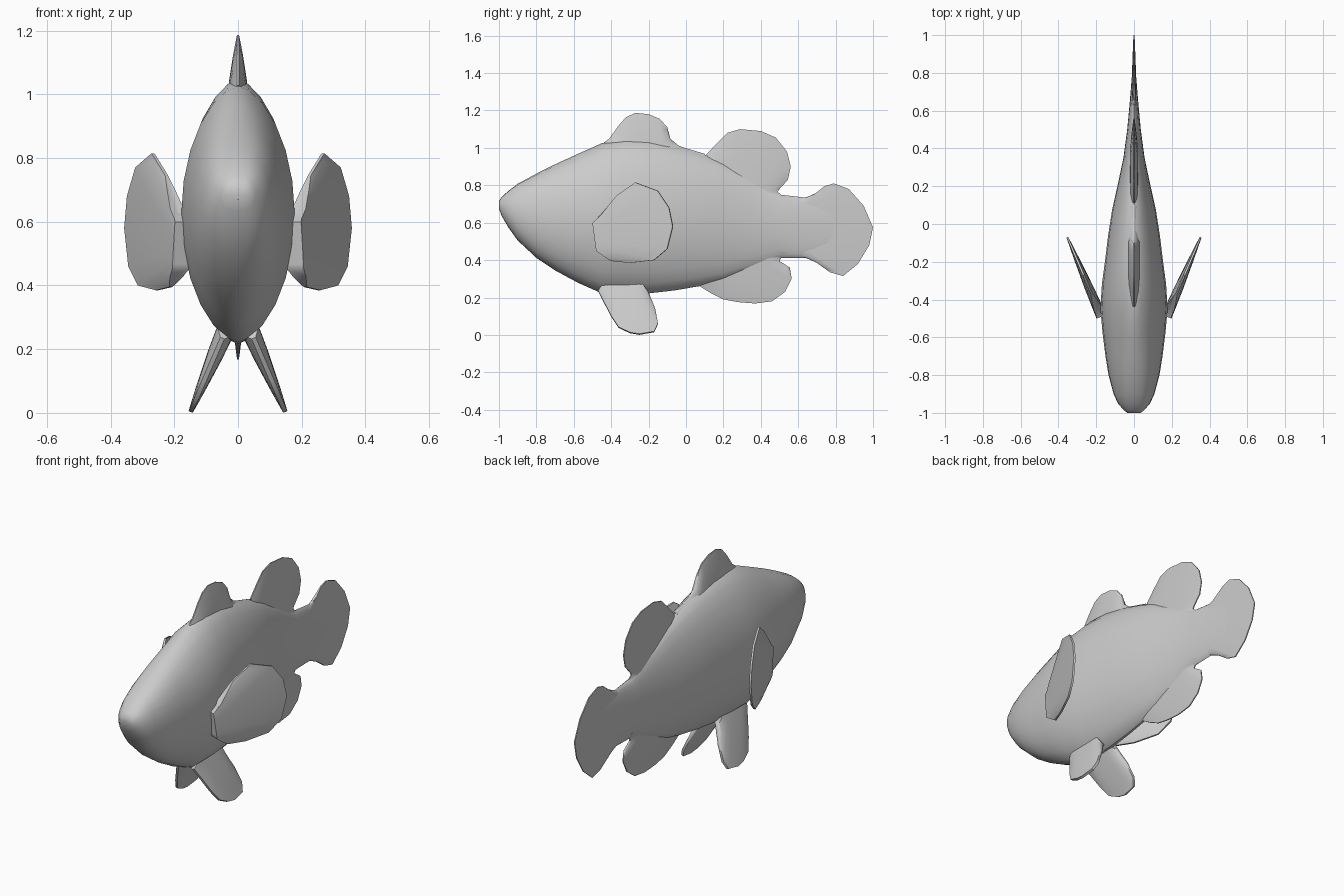
import bpy, bmesh, math
from mathutils import Vector


def loft(name, rings, mirror=False):
    """Skin a list of closed rings, cap both ends, shade smooth."""
    bm = bmesh.new()
    rows = [[bm.verts.new(p) for p in ring] for ring in rings]
    n = len(rows[0])
    for a, b in zip(rows, rows[1:]):
        for i in range(n):
            j = (i + 1) % n
            bm.faces.new((a[i], a[j], b[j], b[i]))
    bm.faces.new(rows[0])
    bm.faces.new(rows[-1])
    bmesh.ops.recalc_face_normals(bm, faces=bm.faces)
    mesh = bpy.data.meshes.new(name)
    bm.to_mesh(mesh)
    bm.free()
    ob = bpy.data.objects.new(name, mesh)
    bpy.context.collection.objects.link(ob)
    if mirror:
        ob.modifiers.new("Mirror", 'MIRROR')
    bpy.context.view_layer.objects.active = ob
    ob.select_set(True)
    bpy.ops.object.shade_smooth_by_angle(angle=math.radians(50))
    ob.select_set(False)
    return ob


def fin(name, base, outline, thick, plane=(0, 0, 0), edge=0.003, mirror=False):
    """Tapered blade in the plane x = x0 + a*y + b*z, from a base line to an outline (y, z)."""
    x0, a, b = plane
    normal = Vector((1, -a, -b)).normalized()
    start, end = Vector(base[0]), Vector(base[1])
    rings = []
    for i, tip in enumerate(outline):
        root = start.lerp(end, i / (len(outline) - 1))
        near, far = [], []
        for t in (0, 0.35, 0.7, 0.9, 1):
            y, z = root.lerp(Vector(tip), t)
            p = Vector((x0 + a * y + b * z, y, z))
            h = edge + (thick - edge) * (1 - t ** 1.5)
            near.append(p + normal * h)
            far.append(p - normal * h)
        rings.append(near + far[::-1])
    return loft(name, rings, mirror)


# Body: y, top z, bottom z, half width, roundness exponent
sections = [
    (-1.00, 0.715, 0.675, 0.035, 0.7),
    (-0.985, 0.738, 0.635, 0.055, 0.7),
    (-0.95, 0.770, 0.575, 0.085, 0.75),
    (-0.90, 0.808, 0.505, 0.108, 0.8),
    (-0.80, 0.862, 0.412, 0.135, 0.85),
    (-0.70, 0.912, 0.345, 0.151, 0.95),
    (-0.58, 0.967, 0.280, 0.166, 1.1),
    (-0.45, 1.025, 0.222, 0.178, 1.2),
    (-0.32, 1.047, 0.216, 0.170, 1.25),
    (-0.20, 1.043, 0.222, 0.154, 1.25),
    (-0.06, 1.015, 0.238, 0.137, 1.25),
    (0.08, 0.972, 0.262, 0.115, 1.25),
    (0.20, 0.925, 0.290, 0.088, 1.2),
    (0.35, 0.840, 0.345, 0.056, 1.15),
    (0.50, 0.750, 0.410, 0.036, 1.1),
    (0.65, 0.733, 0.412, 0.022, 1.1),
    (0.85, 0.700, 0.450, 0.006, 1.0)]
SIDES = 24
rings = []
for y, top, bottom, width, power in sections:
    mid, half = (top + bottom) / 2, (top - bottom) / 2
    ring = []
    for k in range(SIDES):
        ang = 2 * math.pi * k / SIDES
        s, c = math.sin(ang), math.cos(ang)
        ring.append((math.copysign(abs(s) ** power, s) * width, y, mid + half * c))
    rings.append(ring)
loft("body", rings)

# Fins along the centre line
fin("front_dorsal_fin", ((-0.38, 0.98), (0.08, 0.93)),
    [(-0.44, 1.028), (-0.41, 1.05), (-0.36, 1.12), (-0.32, 1.165), (-0.27, 1.187),
     (-0.20, 1.18), (-0.14, 1.155), (-0.10, 1.11), (-0.085, 1.05), (-0.04, 1.012),
     (0.0, 0.998), (0.10, 0.968)], 0.035)
fin("rear_dorsal_fin", ((0.14, 0.90), (0.50, 0.70)),
    [(0.11, 0.965), (0.17, 1.03), (0.22, 1.08), (0.29, 1.10), (0.40, 1.09),
     (0.48, 1.055), (0.54, 0.98), (0.56, 0.90), (0.545, 0.83), (0.50, 0.78),
     (0.49, 0.765), (0.51, 0.748), (0.57, 0.735)], 0.022)
fin("anal_fin", ((0.12, 0.33), (0.50, 0.45)),
    [(0.07, 0.262), (0.13, 0.225), (0.20, 0.19), (0.28, 0.175), (0.37, 0.168),
     (0.46, 0.18), (0.53, 0.23), (0.565, 0.30), (0.555, 0.36), (0.50, 0.395),
     (0.51, 0.413), (0.58, 0.42)], 0.022)
fin("tail_fin", ((0.56, 0.69), (0.56, 0.46)),
    [(0.64, 0.735), (0.70, 0.76), (0.74, 0.795), (0.79, 0.81), (0.87, 0.78),
     (0.95, 0.69), (1.0, 0.575), (0.98, 0.48), (0.92, 0.38), (0.84, 0.315),
     (0.77, 0.335), (0.70, 0.385), (0.64, 0.412)], 0.016)

# Paired fins, mirrored across the body
fin("pectoral_fins", ((-0.49, 0.60), (-0.47, 0.45)),
    [(-0.45, 0.63), (-0.37, 0.745), (-0.27, 0.815), (-0.15, 0.77), (-0.09, 0.68),
     (-0.07, 0.58), (-0.10, 0.46), (-0.17, 0.40), (-0.30, 0.385), (-0.40, 0.395)],
    0.028, plane=(0.383, 0.43, 0), edge=0.005, mirror=True)
fin("pelvic_fins", ((-0.44, 0.27), (-0.24, 0.27)),
    [(-0.47, 0.235), (-0.40, 0.10), (-0.36, 0.04), (-0.30, 0.012), (-0.25, 0.003),
     (-0.17, 0.017), (-0.15, 0.06), (-0.165, 0.14), (-0.20, 0.225)],
    0.03, plane=(0.15, 0, -0.43), edge=0.007, mirror=True)

# Lips: thin curved bands above and below the mouth line
for name, z, rise in (("upper_lip", 0.702, 0.008), ("lower_lip", 0.680, 0.004)):
    rings = []
    for i in range(9):
        u = i / 4 - 1
        r = 0.003 + 0.008 * (1 - u * u)
        centre = Vector((0.06 * u, -0.990 + 0.025 * u * u, z + rise * (1 - u * u) - 0.008))
        rings.append([centre + Vector((0, r * math.cos(k * math.pi / 4), r * math.sin(k * math.pi / 4)))
                      for k in range(8)])
    loft(name, rings)
